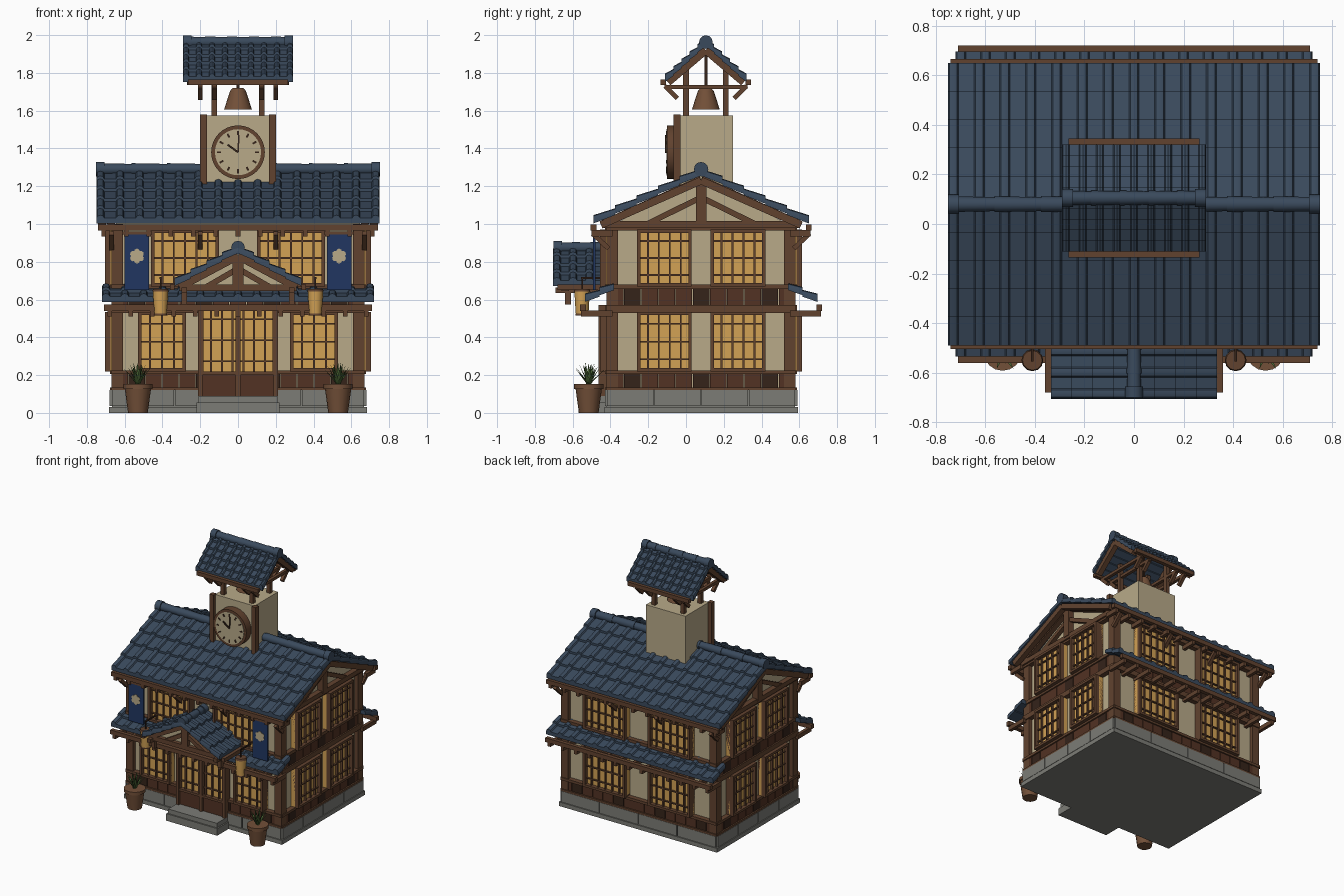
import bpy, bmesh, math
from mathutils import Matrix, Vector

cube = bpy.data.objects.get("Cube")
if cube:
    bpy.data.objects.remove(cube)


def material(name, *rgb):
    mat = bpy.data.materials.new(name)
    mat.use_nodes = True
    mat.diffuse_color = (*rgb, 1)
    mat.node_tree.nodes["Principled BSDF"].inputs["Base Color"].default_value = (*rgb, 1)
    return mat


ROOF = material("slate blue tile", .042, .068, .108)
CREAM = material("cream plaster", .48, .4, .25)
WOOD = material("brown timber", .12, .055, .028)
DARK = material("dark timber", .035, .017, .01)
PLANK = material("reddish plank", .085, .032, .017)
AMBER = material("amber paper", .65, .36, .09)
STONE = material("grey stone", .2, .2, .18)
NAVY = material("navy cloth", .015, .037, .12)
GREEN = material("leaf green", .06, .115, .03)
CLAY = material("brown clay", .17, .08, .04)

T = Matrix.Translation
WORLD = Matrix()
parts = {}


def turn(deg, axis="Z"):
    return Matrix.Rotation(math.radians(deg), 4, axis)


def part(name, mat):
    if name not in parts:
        parts[name] = (bmesh.new(), mat)
    return parts[name][0]


def box(name, mat, x, y, z, M=WORLD):
    mid = [(a + b) / 2 for a, b in (x, y, z)]
    size = [abs(b - a) for a, b in (x, y, z)]
    bmesh.ops.create_cube(part(name, mat), size=1, matrix=M @ T(mid) @ Matrix.Diagonal((*size, 1)))


def beam(name, mat, p, q, w=.03, M=WORLD):
    p, q = Vector(p), Vector(q)
    d = q - p
    aim = d.to_track_quat("Z", "Y").to_matrix().to_4x4()
    bmesh.ops.create_cube(part(name, mat), size=1,
                          matrix=M @ T((p + q) / 2) @ aim @ Matrix.Diagonal((w, w, d.length, 1)))


def disc(name, mat, at, r1, r2, h, M=WORLD, sides=16):
    bmesh.ops.create_cone(part(name, mat), cap_ends=True, segments=sides, radius1=r1, radius2=r2,
                          depth=h, matrix=M @ T(at))


def tiles(name, M, width, run, rise, rows, cols, roll=.042):
    """Overlapping courses of pan and roll tiles, falling towards local -y."""
    bm = part(name, ROOF)
    pitch = (width - roll) / cols
    profile = [(c * pitch - width / 2 + roll * (1 - math.cos(a)) / 2, .016 * math.sin(a))
               for c in range(cols + 1) for a in (math.pi * k / 4 for k in range(5))]
    for i in range(rows):
        rings = []
        for t, lift, wave in ((i, 0, 1), (i + 1, .016, 1), (i + 1, -.012, 0), (i, -.02, 0)):
            rings.append([bm.verts.new(M @ Vector((x, -run * t / rows, lift - rise * t / rows + z * wave)))
                          for x, z in profile])
        for a, b in zip(rings, rings[1:] + rings[:1]):
            for j in range(len(profile) - 1):
                bm.faces.new((a[j], a[j + 1], b[j + 1], b[j]))
        for j in (0, -1):
            bm.faces.new([r[j] for r in rings])


def ridge(name, M, length, count, r):
    """Row of tapered ridge tiles along local x with fat end caps."""
    R = M @ turn(90, "Y")
    step = length / count
    for i in range(count):
        disc(name, ROOF, (0, 0, (i + .5) * step - length / 2), r, r * .88, step, R, 12)
    for s in (-1, 1):
        disc(name, ROOF, (0, 0, s * (length / 2 - .022)), r * 1.2, r * 1.2, .045, R, 12)


def truss(name, M, half, z, rise, filled=True):
    for s in (-1, 1):
        beam(name, WOOD, (s * half, 0, z), (0, 0, z + rise), .04, M)
        if filled:
            beam(name, WOOD, (s * half * .55, 0, z), (0, 0, z + rise * .6), .03, M)
    if filled:
        box(name, WOOD, (-half, half), (-.02, .02), (z - .02, z + .015), M)
        box(name, WOOD, (-.028, .028), (-.025, .02), (z, z + rise), M)


def gable(name, M, half, z, rise, depth):
    bm = part(name, CREAM)
    a, b = [[bm.verts.new(M @ Vector((x, y, h))) for x, h in ((-half, z), (half, z), (0, z + rise))]
            for y in (0, depth)]
    bm.faces.new(a)
    bm.faces.new(b)
    for i in range(3):
        j = (i + 1) % 3
        bm.faces.new((a[i], a[j], b[j], b[i]))


def window(M, u0, u1, z0, z1):
    f = .018
    box("window_panes", AMBER, (u0, u1), (-.004, .035), (z0, z1), M)
    for u in (u0, u1 - f):
        box("window_frames", WOOD, (u, u + f), (-.035, .03), (z0, z1), M)
    for z in (z0, z1 - f):
        box("window_frames", WOOD, (u0, u1), (-.035, .03), (z, z + f), M)
    n = round((u1 - u0) / .058)
    for i in range(1, n):
        u = u0 + (u1 - u0) * i / n
        box("window_lattice", WOOD, (u - .005, u + .005), (-.02, 0), (z0, z1), M)
    for k in (.2, .5, .8):
        z = z0 + (z1 - z0) * k
        box("window_lattice", WOOD, (u0, u1), (-.017, 0), (z - .004, z + .004), M)


def eave(M, half, d, z):
    box("eave_beams", WOOD, (-half, half), (-d - .015, -d + .015), (z - .015, z + .018), M)
    n = 12
    for i in range(n + 1):
        u = (half - .03) * (2 * i / n - 1)
        box("rafter_tails", WOOD, (u - .012, u + .012), (-d - .01, .03), (z - .045, z - .012), M)


def wall(deg, dist, half, low, high):
    M = T((0, .08, 0)) @ turn(deg) @ T((0, -dist, 0))
    for z0, z1 in ((.12, .135), (.205, .225), (.53, .57), (.655, .68), (.965, .995)):
        box("wall_rails", WOOD, (-half, half), (-.008, .035), (z0, z1), M)
    n = round(half / .045)
    for z0, z1 in ((.12, .21), (.57, .66)):
        for i in range(n):
            u = half * (2 * i / n - 1)
            mat = DARK if i % 4 == 1 else PLANK
            box(mat.name.replace(" ", "_") + "s", mat, (u + .002, u + 2 * half / n - .002), (.003, .035), (z0, z1), M)
    for spans, z0, z1 in ((low, .22, .535), (high, .67, .97)):
        for u0, u1 in spans:
            for s in (-1, 1):
                window(M, *sorted((s * u0, s * u1)), z0, z1)
    # stone blocks along the footing
    for i in range(4):
        u = half * (i / 2 - 1)
        box("footing_blocks", STONE, (u + .003, u + half / 2 - .003), (-.01, .03), (.036, .12), M)
    box("footing_blocks", STONE, (-half - .01, half + .01), (-.012, .03), (0, .032), M)
    return M


# House body
box("footing", STONE, (-.668, .668), (-.42, .578), (0, .12))
box("plaster_walls", CREAM, (-.64, .64), (-.39, .55), (.1, .99))
for x in (-.64, .64):
    for y in (-.39, .55):
        box("corner_posts", WOOD, (x - .03, x + .03), (y - .03, y + .03), (.12, 1))
wide = [(.1, .46)]
front = wall(0, .5, .67, [(.275, .53)], wide)
back = wall(180, .5, .67, wide, wide)
for deg in (90, -90):
    side = wall(deg, .67, .5, [(.05, .34)], [(.05, .34)])
    truss("gable_truss", side, .52, 1, .235)
    tip = side @ T((0, -.05, 0))
    truss("verge_rafters", tip, .53, .995, .235, False)
gable("gable_plaster", T((-.645, .08, 0)) @ turn(90), .5, .98, .25, -1.29)

# Main roof and lower pent roofs
for M, deg in ((front, 0), (back, 180)):
    tiles("main_roof_tiles", T((0, .08, 1.275)) @ turn(deg), 1.5, .57, .26, 5, 14)
    tiles("pent_roof_tiles", M @ T((0, .04, .67)), 1.44, .155, .07, 2, 14)
    eave(M, .74, .07, .98)
    eave(M, .71, .125, .555)
    for u in (-.67, -.2, .2, .67):
        beam("eave_braces", WOOD, (u, .01, .87), (u, -.075, .95), .025, M)
ridge("main_ridge", T((0, .08, 1.29)), 1.5, 8, .032)

# Entrance door, step and porch gable
window(T((0, -.425, 0)), -.2, .2, .2, .57)
box("door_panel", PLANK, (-.2, .2), (-.445, -.4), (.09, .205))
for x in (-.2, 0, .2):
    box("door_stiles", WOOD, (x - .012, x + .012), (-.462, -.4), (.09, .57))
box("door_step", STONE, (-.22, .22), (-.57, -.42), (0, .055))
box("door_step", STONE, (-.21, .21), (-.56, -.42), (.055, .09))
for deg in (90, -90):
    tiles("porch_tiles", T((0, -.555, .865)) @ turn(deg), .3, .335, .18, 4, 3)
ridge("porch_ridge", T((0, -.555, .875)) @ turn(90), .29, 3, .03)
porch = T((0, -.64, 0))
truss("porch_truss", porch, .31, .665, .165)
gable("porch_plaster", porch @ T((0, .01, 0)), .3, .66, .165, .03)
for s in (-1, 1):
    box("porch_beams", WOOD, (s * .335, s * .36), (-.68, -.42), (.65, .68))
    box("porch_beams", WOOD, (s * .27, s * .3), (-.69, -.4), (.635, .665))
    box("porch_beams", WOOD, (s * .27, s * .3), (-.64, -.61), (.575, .64))

# Clock tower
box("tower_walls", CREAM, (-.17, .17), (-.04, .25), (1.05, 1.575))
for x in (-.182, .182):
    box("tower_posts", WOOD, (x - .018, x + .018), (-.067, -.03), (1.1, 1.58))
clock = T((0, -.07, 1.38)) @ turn(90, "X")
disc("clock_rim", WOOD, (0, 0, 0), .142, .142, .06, clock, 32)
disc("clock_face", CREAM, (0, 0, 0), .122, .122, .066, clock, 32)
for i in range(12):
    box("clock_marks", DARK, (-.005, .005), (.09, .112), (.03, .037), clock @ turn(30 * i))
beam("clock_hands", DARK, (0, 0, .036), (.005, .09, .036), .008, clock)
beam("clock_hands", DARK, (0, 0, .036), (-.055, .04, .036), .01, clock)

# Open belfry
top = T((0, .105, 0))
for deg in (0, 180):
    M = top @ turn(deg)
    tiles("belfry_tiles", M @ T((0, 0, 1.96)), .58, .215, .195, 5, 8, .03)
    box("belfry_beams", WOOD, (-.265, .265), (-.24, -.21), (1.735, 1.765), M)
    for x in (-.2, -.125, .125, .2):
        box("belfry_beams", WOOD, (x - .012, x + .012), (-.22, .22), (1.715, 1.737), M)
        beam("belfry_braces", WOOD, (x, -.15, 1.665), (x, -.215, 1.73), .025, M)
    for x in (-.125, .125):
        box("belfry_posts", WOOD, (x - .015, x + .015), (-.12, -.09), (1.57, 1.83), M)
    truss("belfry_rafters", top @ turn(deg + 90) @ T((0, -.25, 0)), .2, 1.75, .17, False)
ridge("belfry_ridge", top @ T((0, 0, 1.963)), .58, 5, .03)
disc("bell", CLAY, (0, .105, 1.655), .074, .042, .1)
disc("bell", CLAY, (0, .105, 1.712), .042, .028, .016)
box("bell_hanger", DARK, (-.008, .008), (.097, .113), (1.71, 1.92))

# Banners, lanterns and potted plants, one on each side
for s in (-1, 1):
    box("banners", NAVY, (s * .47, s * .6), (-.492, -.48), (.65, .95))
    box("banner_rods", WOOD, (s * .455, s * .615), (-.495, -.42), (.945, .96))
    crest = T((s * .535, -.493, .83)) @ turn(90, "X")
    for i in range(6):
        disc("banner_crests", CREAM, (0, .024, 0), .016, .016, .006, crest @ turn(60 * i), 8)
    disc("banner_crests", CREAM, (0, 0, 0), .026, .026, .006, crest, 12)
    lamp = T((s * .41, -.55, 0))
    disc("lanterns", AMBER, (0, 0, .585), .034, .041, .12, lamp, 12)
    for z, r in ((.522, .036), (.65, .044)):
        disc("lantern_caps", WOOD, (0, 0, z), r, r * .9, .014, lamp, 12)
    box("lantern_hangers", DARK, (-.004, .004), (-.004, .004), (.65, .72), lamp)
    box("lantern_hangers", DARK, (-.005, .005), (-.005, .13), (.71, .72), lamp)
    pot = T((s * .53, -.515, 0))
    disc("pots", CLAY, (0, 0, .065), .052, .07, .13, pot)
    disc("pots", CLAY, (0, 0, .14), .077, .077, .025, pot)
    for i in range(18):
        leaf = pot @ T((0, 0, .15)) @ turn(i * 137) @ turn(8 + i * 2.3, "X")
        disc("leaves", GREEN, (0, 0, 0), .014, 0, .115, leaf @ T((0, 0, .06)) @ Matrix.Diagonal((1, .35, 1, 1)), 4)

# Turn every part into an object
bpy.ops.object.select_all(action="DESELECT")
for name, (bm, mat) in parts.items():
    bmesh.ops.recalc_face_normals(bm, faces=bm.faces)
    mesh = bpy.data.meshes.new(name)
    bm.to_mesh(mesh)
    bm.free()
    mesh.materials.append(mat)
    obj = bpy.data.objects.new(name, mesh)
    bpy.context.collection.objects.link(obj)
    obj.select_set(True)
    bpy.context.view_layer.objects.active = obj
bpy.ops.object.shade_smooth_by_angle(angle=math.radians(40))
